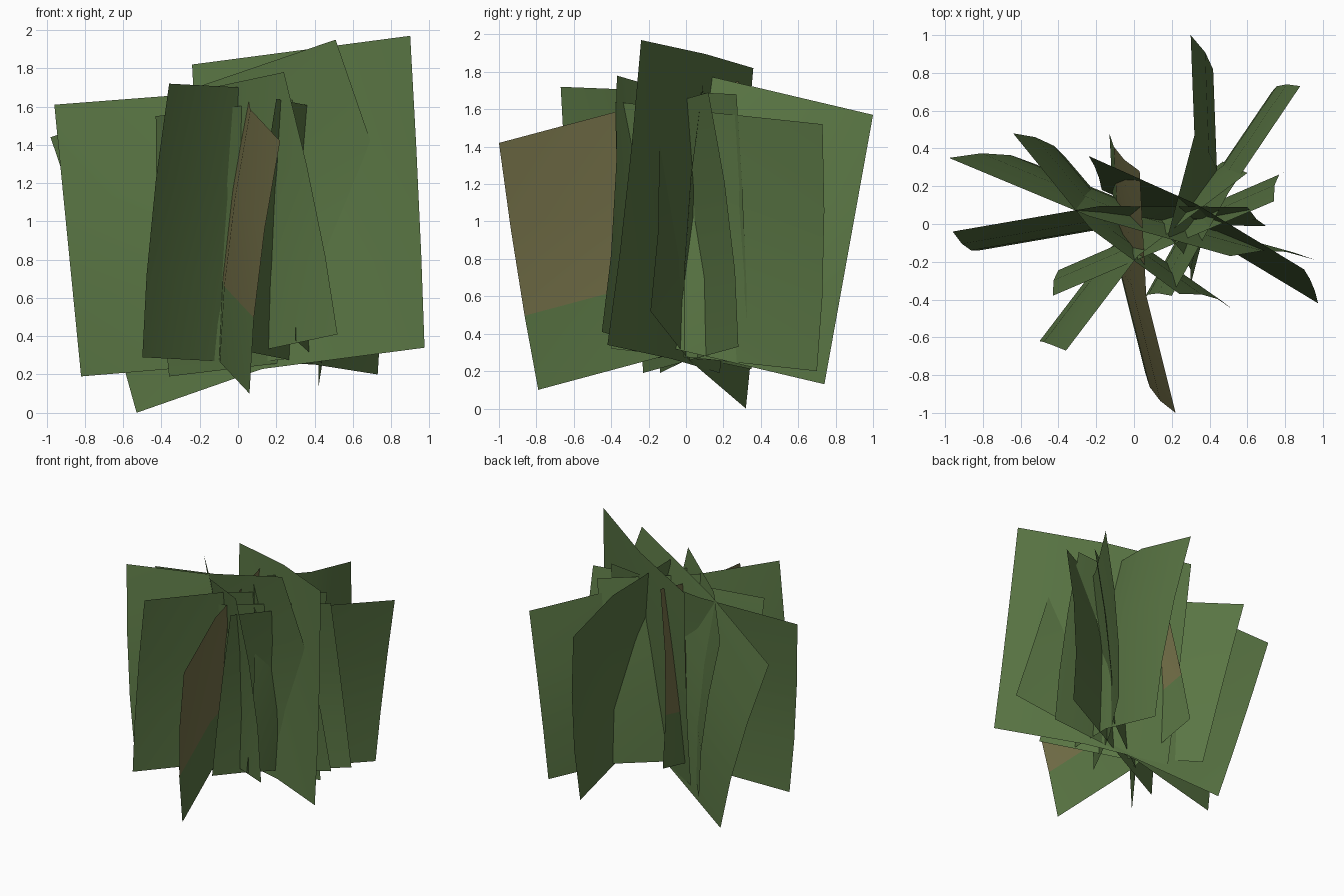
import bpy, bmesh
from mathutils import Vector

if "Cube" in bpy.data.objects:
    bpy.data.objects.remove(bpy.data.objects["Cube"])


def material(name, rgb):
    m = bpy.data.materials.new(name)
    m.diffuse_color = (*rgb, 1)
    m.use_nodes = True
    m.node_tree.nodes["Principled BSDF"].inputs["Base Color"].default_value = m.diffuse_color
    return m


green = material("leaf_green", (0.102, 0.181, 0.058))
brown = material("dry_brown", (0.174, 0.162, 0.065))
ROWS = (0, .30, .65, 1)


def leaf_card(name, bottom, top, far_bottom, far_top, bulge, fold=(0, 0, 0), dry=False):
    """Bowed sheet of two columns and three rows, folded along its middle."""
    b, t, fb, ft = map(Vector, (bottom, top, far_bottom, far_top))
    bow = Vector((*bulge, 0))
    columns = [(b, t), ((b + fb) / 2 + Vector(fold), (t + ft) / 2 + Vector(fold)), (fb, ft)]
    bm = bmesh.new()
    grid = [[bm.verts.new(lo.lerp(hi, ROWS[r]) + (bow if r in (1, 2) else Vector()))
             for r in range(4)] for lo, hi in columns]
    for c in range(2):
        for r in range(3):
            f = bm.faces.new((grid[c][r], grid[c + 1][r], grid[c + 1][r + 1], grid[c][r + 1]))
            f.smooth = True
            # the upper rows of a dry card are brown
            f.material_index = 1 if dry and r > 0 else 0
    # point the sheet's face downward, as the outer side of a drooping leaf
    bm.normal_update()
    if sum(f.normal.z for f in bm.faces) > 0:
        bmesh.ops.reverse_faces(bm, faces=bm.faces[:])
    me = bpy.data.meshes.new(name)
    bm.to_mesh(me)
    bm.free()
    me.materials.append(green)
    me.materials.append(brown)
    ob = bpy.data.objects.new(name, me)
    bpy.context.collection.objects.link(ob)


# Dry card running front to back
leaf_card("dry_leaf_card", (.06, -.79, .10), (.22, -1.0, 1.42),
          (-.13, .48, .43), (.03, .28, 1.75), (-.025, -.01), (-.06, -.02, 0), dry=True)

# Green cards crossing at the middle
leaf_card("tilted_leaf_card", (-.53, .32, .0), (-.98, .35, 1.44),
          (.96, -.19, .52), (.51, -.17, 1.95), (.015, .035), (0, -.05, 0))
leaf_card("tall_leaf_card", (.975, -.42, .34), (.90, -.24, 1.97),
          (-.17, .18, .19), (-.24, .36, 1.82), (.005, .012), (0, .045, 0))
leaf_card("front_left_leaf_card", (-.50, -.62, .29), (-.36, -.67, 1.72),
          (.47, .33, .25), (.60, .27, 1.68), (-.02, .01), (-.1, .03, 0))
leaf_card("left_leaf_card", (-.82, -.14, .19), (-.96, -.04, 1.61),
          (.74, -.01, .32), (.60, .09, 1.73), (0, -.03), (0, .07, 0))
leaf_card("back_leaf_card", (.42, .74, .13), (.30, 1.0, 1.57),
          (.30, -.32, .38), (.18, -.06, 1.82), (.035, 0), (.08, 0, 0))
leaf_card("back_right_leaf_card", (.73, .70, .20), (.88, .73, 1.52),
          (.05, -.40, .32), (.20, -.38, 1.64), (-.02, .02), (-.04, -.01, 0))
leaf_card("back_left_leaf_card", (-.36, .35, .21), (-.64, .48, 1.58),
          (.52, -.45, .41), (.24, -.37, 1.78), (.02, .025), (-.03, -.08, 0))
leaf_card("right_leaf_card", (-.36, -.23, .19), (-.43, -.38, 1.55),
          (.81, .28, .33), (.74, .12, 1.69), (-.02, .03), (0, .0, 0))
